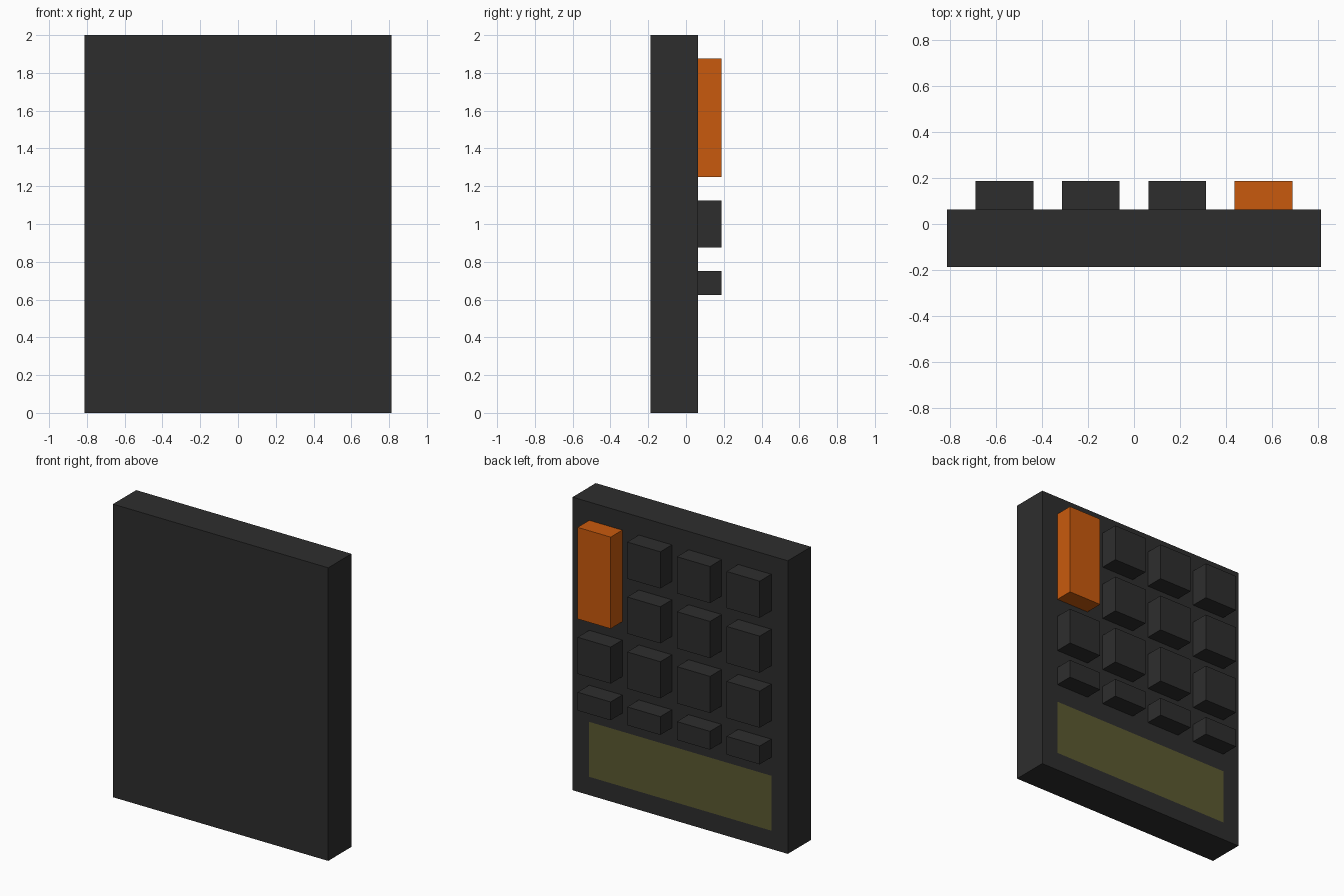
import bpy, bmesh
from mathutils import Vector

if "Cube" in bpy.data.objects:
    bpy.data.objects.remove(bpy.data.objects["Cube"])

U = 0.125  # design module


def material(name, rgb):
    m = bpy.data.materials.new(name)
    m.diffuse_color = (*rgb, 1)
    m.use_nodes = True
    m.node_tree.nodes["Principled BSDF"].inputs["Base Color"].default_value = m.diffuse_color
    return m


charcoal = material("charcoal", (0.027, 0.027, 0.027))
orange = material("orange", (0.584, 0.102, 0.004))
olive = material("olive_screen", (0.105, 0.101, 0.030))


def box(name, lo, hi, mat):
    lo, hi = Vector(lo), Vector(hi)
    bm = bmesh.new()
    bmesh.ops.create_cube(bm, size=1)
    bmesh.ops.scale(bm, vec=hi - lo, verts=bm.verts)
    bmesh.ops.translate(bm, vec=(lo + hi) / 2, verts=bm.verts)
    me = bpy.data.meshes.new(name)
    bm.to_mesh(me)
    bm.free()
    ob = bpy.data.objects.new(name, me)
    bpy.context.collection.objects.link(ob)
    me.materials.append(mat)
    return ob


# Case
case = box("case", (-6.5 * U, -1.5 * U, 0), (6.5 * U, 0.5 * U, 16 * U), charcoal)

# Display: cut flush into the +y face of the case
case.data.materials.append(olive)
bm = bmesh.new()
bm.from_mesh(case.data)
for co, no in (((5.5 * U, 0, 0), (1, 0, 0)), ((-5.5 * U, 0, 0), (1, 0, 0)),
               ((0, 0, U), (0, 0, 1)), ((0, 0, 4 * U), (0, 0, 1))):
    bmesh.ops.bisect_plane(bm, geom=bm.verts[:] + bm.edges[:] + bm.faces[:],
                           plane_co=co, plane_no=no)
bm.normal_update()
for f in bm.faces:
    c = f.calc_center_median()
    if f.normal.y > 0.9 and abs(c.x) < 5.5 * U and U < c.z < 4 * U:
        f.material_index = 1
bm.to_mesh(case.data)
bm.free()

# Keys: four columns, four rows; the tall key replaces two in the last column
rows = [(5, 6), (7, 9), (10, 12), (13, 15)]
for col in range(4):
    x = (-5.5 + 3 * col) * U
    for r, (z0, z1) in enumerate(rows):
        if col == 3 and r >= 2:
            continue
        box(f"key_{r + 1}_{col + 1}", (x, 0.5 * U, z0 * U),
            (x + 2 * U, 1.5 * U, z1 * U), charcoal)

# Tall orange key
box("tall_key", (3.5 * U, 0.5 * U, 10 * U), (5.5 * U, 1.5 * U, 15 * U), orange)
